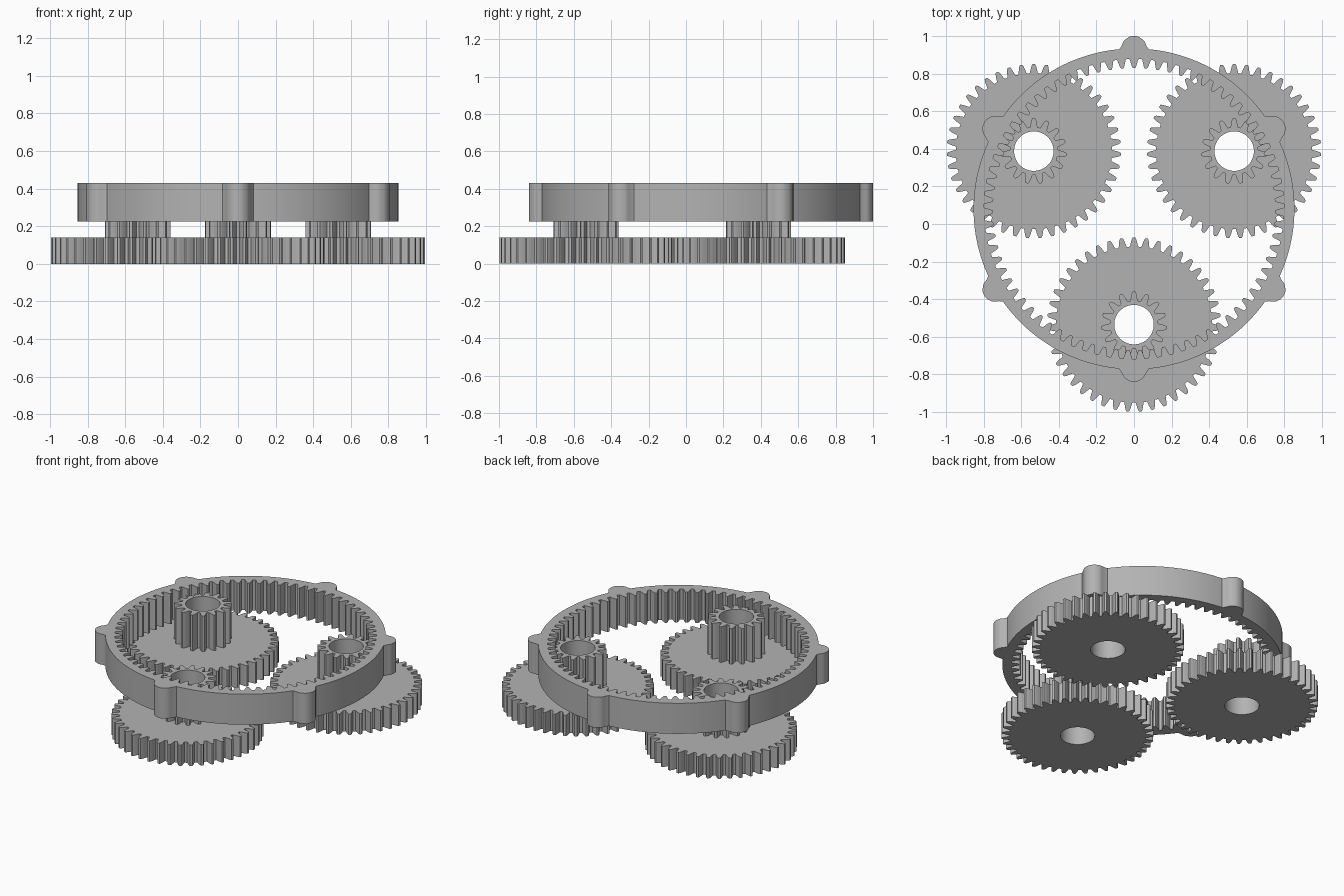
import bpy, bmesh
from math import pi, sin, cos, radians, sqrt

cube = bpy.data.objects.get("Cube")
if cube:
    bpy.data.objects.remove(cube, do_unlink=True)

grey = bpy.data.materials.new("plain grey")
grey.use_nodes = True
GREY = (0.45, 0.45, 0.45, 1)
grey.diffuse_color = GREY
grey.node_tree.nodes["Principled BSDF"].inputs["Base Color"].default_value = GREY

# One tooth: offset from its centre in pitches, height from root (0) to tip (1)
TOOTH = [(-0.36, 0), (-0.31, 0.2), (-0.25, 0.5), (-0.18, 0.8), (-0.10, 1),
         (0.10, 1), (0.18, 0.8), (0.25, 0.5), (0.31, 0.2), (0.36, 0)]


def toothed_loop(teeth, root, tip, phase):
    """Polar points (angle, radius) of a toothed outline."""
    return [(phase + 2 * pi * (i + u) / teeth, root + (tip - root) * h)
            for i in range(teeth) for u, h in TOOTH]


def ring_solid(name, loop, other_radius, z0, z1, centre):
    """Solid between a toothed outline and a second outline given by angle."""
    bm = bmesh.new()
    columns = []
    for a, r in loop:
        inner, outer = sorted((r, other_radius(a)))
        columns.append([bm.verts.new((rad * cos(a), rad * sin(a), z))
                        for rad, z in ((inner, z0), (outer, z0), (outer, z1), (inner, z1))])
    for i, col in enumerate(columns):
        prev = columns[i - 1]
        for k in range(4):
            bm.faces.new((prev[k], col[k], col[(k + 1) % 4], prev[(k + 1) % 4]))
    bmesh.ops.recalc_face_normals(bm, faces=bm.faces)
    mesh = bpy.data.meshes.new(name)
    bm.to_mesh(mesh)
    bm.free()
    mesh.materials.append(grey)
    obj = bpy.data.objects.new(name, mesh)
    obj.location = centre
    bpy.context.collection.objects.link(obj)
    bpy.ops.object.select_all(action='DESELECT')
    obj.select_set(True)
    bpy.context.view_layer.objects.active = obj
    bpy.ops.object.shade_smooth_by_angle(angle=radians(18))


# Internal ring gear with six rounded lugs
CENTRE_Y, RING_R, LUG_R = 0.08, 0.853, 0.067


def ring_outline(angle):
    off = (angle - radians(30) + pi / 6) % (pi / 3) - pi / 6
    reach = LUG_R ** 2 - (RING_R * sin(off)) ** 2
    return max(RING_R, RING_R * cos(off) + sqrt(reach)) if reach > 0 else RING_R


ring_solid("ring_gear", toothed_loop(75, 0.797, 0.75, pi / 2), ring_outline,
           0.225, 0.43, (0, CENTRE_Y, 0))


# Three stepped planet gears: wide wheel with a pinion on top, bored through
def bore(angle):
    return 0.105


for label, degrees in (("right_back", 150), ("left_back", 30), ("front", 270)):
    a = radians(degrees)
    centre = (0.615 * cos(a), CENTRE_Y + 0.615 * sin(a), 0)
    ring_solid(label + "_wheel", toothed_loop(43, 0.415, 0.463, pi / 2), bore, 0, 0.14, centre)
    ring_solid(label + "_pinion", toothed_loop(15, 0.128, 0.175, pi / 2), bore, 0.14, 0.38, centre)
